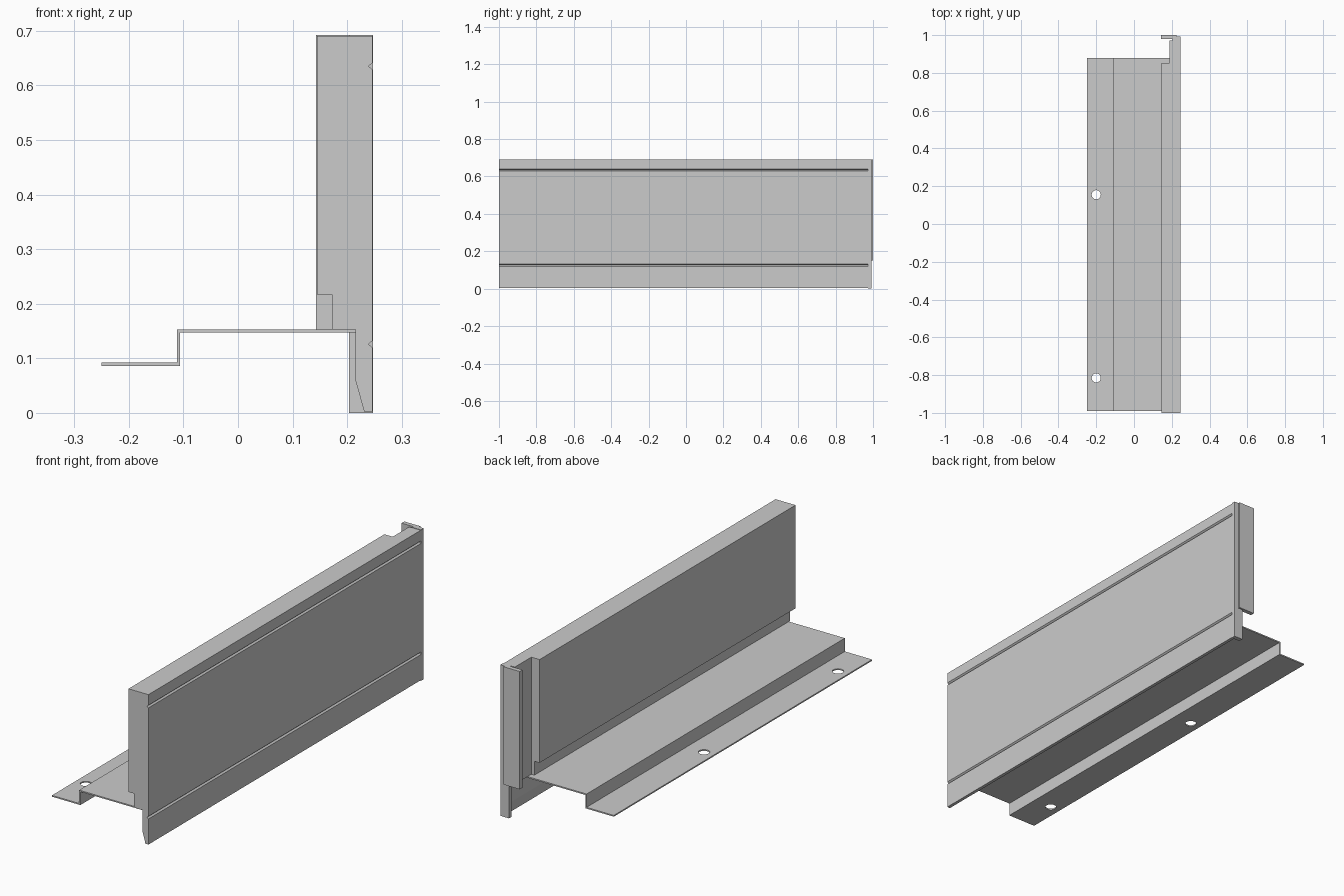
import bpy, bmesh

if "Cube" in bpy.data.objects:
    bpy.data.objects.remove(bpy.data.objects["Cube"])


def extrude(name, profile, y0, y1):
    """Prism from an (x, z) outline, running from y0 to y1."""
    bm = bmesh.new()
    face = bm.faces.new([bm.verts.new((x, y0, z)) for x, z in profile])
    new = bmesh.ops.extrude_face_region(bm, geom=[face])["geom"]
    verts = [v for v in new if isinstance(v, bmesh.types.BMVert)]
    bmesh.ops.translate(bm, verts=verts, vec=(0, y1 - y0, 0))
    bmesh.ops.recalc_face_normals(bm, faces=bm.faces)
    mesh = bpy.data.meshes.new(name)
    bm.to_mesh(mesh)
    bm.free()
    obj = bpy.data.objects.new(name, mesh)
    bpy.context.collection.objects.link(obj)
    return obj


def groove(z):
    """V groove cut into the outer face of the panel."""
    return [(0.246, z - 0.006), (0.239, z), (0.246, z + 0.006)]


# Outer face with two grooves and the tapered bottom lip
outer = ([(0.215, 0.153), (0.215, 0.06), (0.231, 0.003), (0.246, 0.003)]
         + groove(0.126) + groove(0.635) + [(0.246, 0.69)])

# Full-thickness panel, then the thinned rear section
extrude("panel", outer + [(0.145, 0.69), (0.145, 0.217), (0.172, 0.217), (0.172, 0.153)],
        -1.0, 0.853)
extrude("panel_rear_tongue", outer + [(0.187, 0.69), (0.187, 0.153)], 0.853, 0.972)

# Rear end cap: full-height plate plus a folded inner flange
extrude("end_cap_plate", [(0.203, 0), (0.247, 0), (0.247, 0.692), (0.203, 0.692)],
        0.972, 0.992)
extrude("end_cap_flange", [(0.143, 0.152), (0.225, 0.152), (0.225, 0.692), (0.143, 0.692)],
        0.98, 1.0)

# Stepped mounting bracket
bracket = extrude("mounting_bracket", [
    (-0.25, 0.086), (-0.106, 0.086), (-0.106, 0.147), (0.215, 0.147),
    (0.215, 0.153), (-0.112, 0.153), (-0.112, 0.092), (-0.25, 0.092)], -0.99, 0.88)

# Screw holes in the lower flange
for y in (-0.815, 0.155):
    bpy.ops.mesh.primitive_cylinder_add(vertices=32, radius=0.024, depth=0.06,
                                        location=(-0.2, y, 0.089))
    cutter = bpy.context.object
    cutter.name = "hole_cutter"
    cutter.hide_render = True
    mod = bracket.modifiers.new("hole", 'BOOLEAN')
    mod.operation = 'DIFFERENCE'
    mod.solver = 'EXACT'
    mod.object = cutter
    bpy.context.view_layer.objects.active = bracket
    bpy.ops.object.modifier_apply(modifier=mod.name)
    bpy.data.objects.remove(cutter)
